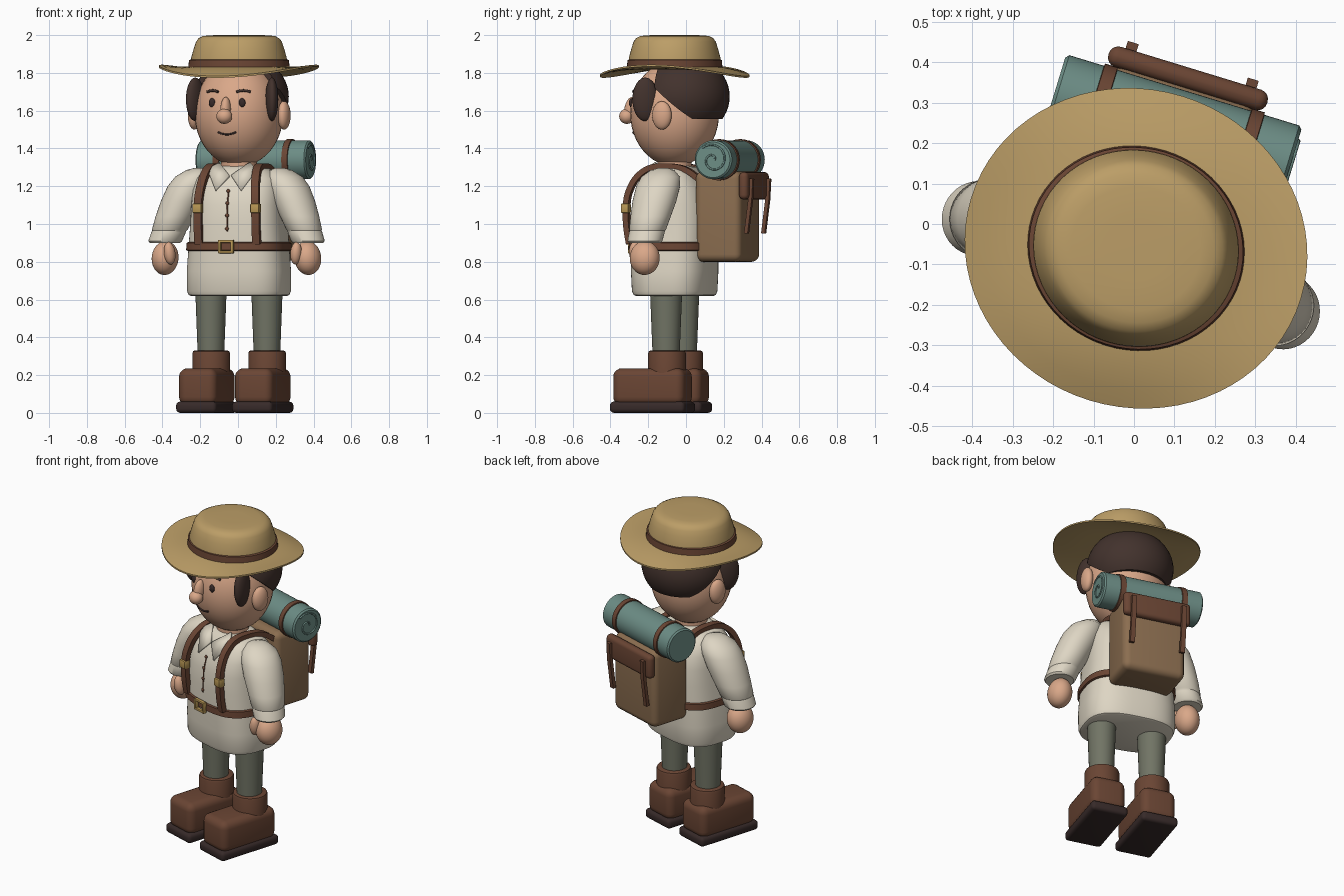
import bpy, bmesh, math
from mathutils import Vector, Matrix

if "Cube" in bpy.data.objects:
    bpy.data.objects.remove(bpy.data.objects["Cube"])

COL = {"straw": (.50, .34, .135), "shirt": (.73, .67, .55), "skin": (.70, .39, .25),
       "leather": (.145, .06, .034), "hair_brown": (.055, .032, .026), "dark": (.038, .023, .022),
       "trouser_green": (.165, .175, .13), "canvas": (.26, .155, .08),
       "teal": (.15, .265, .235), "brass": (.48, .31, .09)}
MAT = {}
for n, c in COL.items():
    MAT[n] = bpy.data.materials.new(n)
    MAT[n].diffuse_color = (*c, 1)


def obj(name, me, mat):
    o = bpy.data.objects.new(name, me)
    me.materials.clear()
    me.materials.append(MAT[mat])
    bpy.context.collection.objects.link(o)
    return o


def finish(name, bm, mat):
    bmesh.ops.recalc_face_normals(bm, faces=bm.faces)
    me = bpy.data.meshes.new(name)
    bm.to_mesh(me)
    bm.free()
    return obj(name, me, mat)


def ball_bm(c, r, rot=(0, 0, 0)):
    bm = bmesh.new()
    bmesh.ops.create_uvsphere(bm, u_segments=40, v_segments=24, radius=1)
    m = Matrix.Rotation(rot[2], 4, 'Z') @ Matrix.Rotation(rot[1], 4, 'Y') @ Matrix.Rotation(rot[0], 4, 'X')
    bm.transform(Matrix.Translation(c) @ m @ Matrix.Diagonal((*r, 1)))
    return bm


def ball(name, c, r, mat, rot=(0, 0, 0)):
    return finish(name, ball_bm(c, r, rot), mat)


def box(name, lo, hi, bev, mat, seg=4):
    bm = bmesh.new()
    bmesh.ops.create_cube(bm, size=1)
    lo, hi = Vector(lo), Vector(hi)
    bm.transform(Matrix.Translation((lo + hi) / 2) @ Matrix.Diagonal((*(hi - lo), 1)))
    bmesh.ops.bevel(bm, geom=bm.edges[:], offset=bev, segments=seg, profile=.5, affect='EDGES')
    return finish(name, bm, mat)


def loft(name, rings, mat, n=2, seg=56, caps=True):
    """rings: (cx, cy, z, a, b), superellipse sections of exponent n"""
    bm = bmesh.new()
    loops = []
    for cx, cy, z, a, b in rings:
        loop = []
        for i in range(seg):
            t = 2 * math.pi * i / seg
            c, s = math.cos(t), math.sin(t)
            loop.append(bm.verts.new((cx + a * math.copysign(abs(c) ** (2 / n), c),
                                      cy + b * math.copysign(abs(s) ** (2 / n), s), z)))
        loops.append(loop)
    for p, q in zip(loops, loops[1:]):
        for i in range(seg):
            j = (i + 1) % seg
            bm.faces.new((p[i], p[j], q[j], q[i]))
    if caps:
        bm.faces.new(loops[0])
        bm.faces.new(loops[-1])
    return finish(name, bm, mat)


def tube(name, pts, r, mat):
    cu = bpy.data.curves.new(name, 'CURVE')
    cu.dimensions = '3D'
    cu.bevel_depth, cu.bevel_resolution, cu.use_fill_caps = r, 3, True
    s = cu.splines.new('POLY')
    s.points.add(len(pts) - 1)
    for p, q in zip(s.points, pts):
        p.co = (*q, 1)
    tmp = bpy.data.objects.new("tmp", cu)
    me = bpy.data.meshes.new_from_object(tmp)
    bpy.data.objects.remove(tmp)
    return obj(name, me, mat)


def spline(pts, k=8):
    p = [Vector(q) for q in pts]
    p = [2 * p[0] - p[1]] + p + [2 * p[-1] - p[-2]]
    out = []
    for a, b, c, d in zip(p, p[1:], p[2:], p[3:]):
        for i in range(k):
            t = i / k
            out.append(.5 * (2 * b + (c - a) * t + (2 * a - 5 * b + 4 * c - d) * t * t
                             + (3 * b - a - 3 * c + d) * t ** 3))
    return out + [p[-2]]


def ribbon(name, pts, w, th, mat):
    """strap whose width runs along x"""
    bm = bmesh.new()
    prev = None
    for i, p in enumerate(pts):
        t = pts[min(i + 1, len(pts) - 1)] - pts[max(i - 1, 0)]
        nrm = Vector((0, -t.z, t.y)).normalized() * th / 2
        x = Vector((w / 2, 0, 0))
        cur = [bm.verts.new(p + q) for q in (x + nrm, -x + nrm, -x - nrm, x - nrm)]
        if prev:
            for k in range(4):
                bm.faces.new((prev[k], prev[k - 1], cur[k - 1], cur[k]))
        else:
            bm.faces.new(cur)
        prev = cur
    bm.faces.new(prev)
    return finish(name, bm, mat)


def frame(name, x, y, z, w, h, t, mat):
    for k in (-1, 1):
        box(name + "_side", (x + k * (w - t) / 2 - t / 2, y - .012, z - h / 2), (x + k * (w - t) / 2 + t / 2, y + .012, z + h / 2), .003, mat, 2)
        box(name + "_bar", (x - w / 2, y - .01, z + k * (h - t) / 2 - t / 2), (x + w / 2, y + .01, z + k * (h - t) / 2 + t / 2), .003, mat, 2)


# shirt body, belt and neck
loft("shirt", [(0, 0, z, a, b) for z, a, b in [
    (.62, .252, .188), (.625, .262, .198), (.645, .27, .206), (.75, .27, .212), (.88, .26, .214),
    (1.0, .25, .214), (1.1, .245, .208), (1.18, .24, .188), (1.24, .225, .155), (1.28, .19, .125),
    (1.302, .14, .1), (1.308, .09, .08)]], "shirt", 2.8, 64)
loft("belt", [(0, 0, z, a, a - .046) for z, a in [(.858, .264), (.862, .272), (.9, .27), (.904, .26)]], "leather", 2.8, 64)
frame("belt_buckle", 0, -.235, .88, .085, .07, .014, "brass")
loft("neck", [(0, 0, 1.27, .095, .09), (0, 0, 1.38, .095, .09)], "skin")

# collar flaps, placket and buttons
for s in (-1, 1):
    bm = bmesh.new()
    v = [bm.verts.new((s * x, y, z)) for x, y, z in
         [(.005, -.155, 1.255), (.07, -.19, 1.175), (.135, -.125, 1.285), (.085, -.075, 1.325)]]
    bm.faces.new(v)
    flap = finish("collar_flap", bm, "shirt")
    m = flap.modifiers.new("thick", 'SOLIDIFY')
    m.thickness, m.offset = .014, 0
tube("placket_seam", [(0, -.188, 1.18), (0, -.209, 1.1), (0, -.215, 1.0), (0, -.215, .96)], .004, "leather")
for z, y in ((1.175, -.193), (1.11, -.21), (1.045, -.215), (.975, -.217)):
    ball("button", (0, y, z), (.01, .007, .01), "leather")

# limbs, mirrored
for s in (-1, 1):
    arm = [(.225, 1.296, .025), (.23, 1.285, .06), (.25, 1.25, .098), (.275, 1.2, .112), (.31, 1.12, .112),
           (.345, 1.04, .103), (.372, .97, .094), (.374, .965, .09), (.378, .955, .091), (.395, .91, .089), (.396, .9, .08)]
    loft("sleeve", [(s * x, .005 - .05 * (1.3 - z) / .4, z, r, r * 1.04) for x, z, r in arm], "shirt", 2, 40)
    ball("hand", (s * .395, -.045, .82), (.07, .08, .09), "skin", (0, -s * .1, 0))
    ball("thumb", (s * .35, -.11, .845), (.03, .034, .06), "skin", (.1, s * .1, 0))
    loft("trouser_leg", [(s * .155, 0, .31, .07, .072), (s * .155, 0, .66, .083, .086)], "trouser_green", 2, 40)
    loft("boot_shaft", [(s * .155, .005, z, r, r) for z, r in [(.15, .1), (.315, .1), (.326, .096), (.33, .088)]], "leather", 2, 40)
    box("boot", (s * .155 - .105, -.272, .04), (s * .155 + .105, .122, .236), .045, "leather", 5)
    box("boot_sole", (s * .155 - .112, -.283, 0), (s * .155 + .112, .132, .06), .022, "dark")

# head with hair cap
R, RZ, ZC = .235, .28, 1.585


def face_y(x, z):
    return -R * math.sqrt(1 - (x / R) ** 2 - ((z - ZC) / RZ) ** 2)


ball("head", (0, 0, ZC), (R, R, RZ), "skin")
bm = ball_bm((0, .05, 1.675), (.25, .243, .22))
for co, no in (((0, -.045, 0), (0, 1, 0)), ((0, -.04, 1.72), (0, .85, 1)), ((0, 0, 1.555), (0, 0, 1))):
    g = bm.verts[:] + bm.edges[:] + bm.faces[:]
    res = bmesh.ops.bisect_plane(bm, geom=g, plane_co=co, plane_no=no, clear_inner=True)
    bmesh.ops.holes_fill(bm, edges=[e for e in bm.edges if e.is_boundary])
finish("hair", bm, "hair_brown")

# face details
ball("nose_tip", (0, -.265, 1.57), (.042, .04, .04), "skin")
ball("nose_bridge", (0, -.243, 1.605), (.027, .035, .068), "skin", (-.15, 0, 0))
for s in (-1, 1):
    ball("ear", (s * .248, .005, 1.575), (.033, .053, .075), "skin")
    ball("sideburn", (s * .212, -.098, 1.66), (.034, .068, .115), "hair_brown", (0, 0, s * .35))
    ball("eye", (s * .083, face_y(.083, 1.642), 1.642), (.018, .012, .024), "dark")
    brow = [(s * (.05 + .07 * t), 1.693 + .014 * math.sin(math.pi * (.15 + .7 * t))) for t in (0, .25, .5, .75, 1)]
    tube("eyebrow", [(x, face_y(x, z) - .004, z) for x, z in brow], .007, "hair_brown")
mouth = [(.05 * t, 1.474 + .012 * t * t) for t in (-1, -.6, -.2, .2, .6, 1)]
tube("mouth", [(x, face_y(x, z) - .001, z) for x, z in mouth], .005, "dark")

# hat: saddle-shaped brim, band and crown
bm = bmesh.new()
seg, rad = 72, (0, .25, .5, .75, 1)
top, bot = [], []
for side, dz in ((top, .009), (bot, -.007)):
    for t in rad:
        loop = []
        for i in range(seg):
            a = 2 * math.pi * i / seg
            z = 1.826 + t * t * (.012 - .06 * math.sin(a) ** 2) - .012 * t * (1 - t) + dz * (1 - .4 * t)
            loop.append(bm.verts.new(((.23 + .196 * t) * math.cos(a), (.215 + .178 * t) * math.sin(a), z)))
        side.append(loop)
    bm.faces.new(side[0])
loops = top + bot[::-1]
for p, q in zip(loops, loops[1:]):
    for i in range(seg):
        bm.faces.new((p[i], p[i - 1], q[i - 1], q[i]))
finish("hat_brim", bm, "straw")
loft("hat_band", [(0, 0, z, a, a - .018) for z, a in [(1.822, .262), (1.826, .27), (1.868, .266), (1.872, .255)]], "leather", 2, 64)
loft("hat_crown", [(0, 0, z, a, a * .95) for z, a in [(1.83, .257), (1.88, .254), (1.93, .24), (1.965, .228), (1.983, .215),
                                                     (1.994, .193), (1.999, .16), (2.0, .08)]], "straw", 2, 64)

# backpack with flap and straps
box("backpack", (-.19, .165, .8), (.19, .42, 1.28), .04, "canvas", 5)
box("backpack_flap", (-.205, .413, 1.13), (.205, .465, 1.275), .024, "leather")
for s in (-1, 1):
    ribbon("flap_strap", [Vector((s * .155, y, z)) for y, z in ((.474, 1.24), (.468, 1.13), (.445, .95))], .028, .02, "leather")
    path = [(.16, -.2, .895), (.16, -.214, .98), (.16, -.218, 1.07), (.155, -.208, 1.16), (.145, -.165, 1.245),
            (.135, -.09, 1.298), (.135, .02, 1.305), (.14, .11, 1.285), (.145, .19, 1.23)]
    ribbon("shoulder_strap", spline([(s * x, y, z) for x, y, z in path]), .042, .03, "leather")
    box("strap_buckle", (s * .16 - .025, -.243, 1.058), (s * .16 + .025, -.2, 1.108), .006, "brass", 2)

# bedroll lying across the pack, with a spiral on one end
turn = Matrix.Translation((0, .305, 1.34)) @ Matrix.Rotation(math.pi / 2, 4, 'Y')
roll = loft("bedroll", [(0, 0, z, r, r) for z, r in [(-.305, .094), (-.297, .103), (.297, .103), (.305, .094)]], "teal", 2, 48)
roll.data.transform(turn)
for s in (-1, 1):
    t = loft("bedroll_strap", [(0, 0, s * .19 + d, r, r) for d, r in [(-.018, .1), (-.016, .109), (.016, .109), (.018, .1)]], "leather", 2, 48)
    t.data.transform(turn)
sp = [(.306, .305 + (.012 + .011 * a) * .4 * 2 * math.cos(a), 1.34 + (.012 + .011 * a) * .8 * math.sin(a))
      for a in [i * .2 for i in range(44)]]
tube("bedroll_spiral", sp, .005, "teal")

# turn the whole figure slightly and smooth it
M = Matrix.Translation((.005, -.06, 0)) @ Matrix.Rotation(math.radians(-17), 4, 'Z')
for o in bpy.context.scene.objects:
    o.data.transform(M)
    o.select_set(True)
    bpy.context.view_layer.objects.active = o
bpy.ops.object.shade_smooth_by_angle(angle=math.radians(40))

for m in bpy.data.materials:
    if m.users and not m.is_grease_pencil:
        m.use_nodes = True
        m.node_tree.nodes["Principled BSDF"].inputs["Base Color"].default_value = m.diffuse_color
